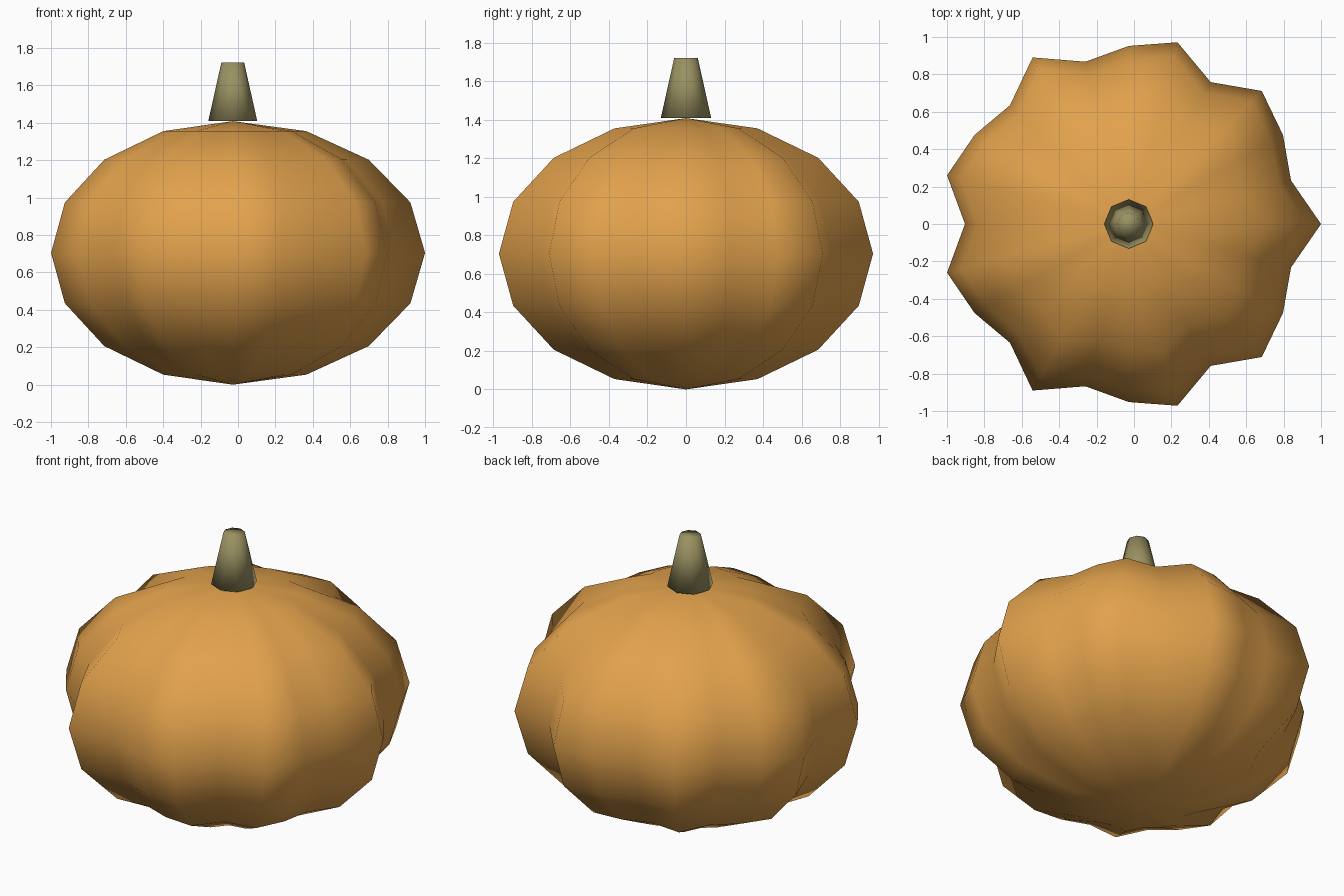
import bpy
import bmesh
from math import atan2, cos
from mathutils import Matrix, Vector

cube = bpy.data.objects.get("Cube")
if cube:
    bpy.data.objects.remove(cube, do_unlink=True)

RADIUS = 0.952       # mean radius of the body
HALF_HEIGHT = 0.7045
LOBES = 9
LOBE_DEPTH = 0.08
CENTRE_X = -0.028


def material(name, colour):
    mat = bpy.data.materials.new(name)
    mat.use_nodes = True
    mat.diffuse_color = (*colour, 1)
    shader = mat.node_tree.nodes["Principled BSDF"]
    shader.inputs["Base Color"].default_value = (*colour, 1)
    shader.inputs["Roughness"].default_value = 0.8
    return mat


def finish(name, bm, mat):
    """Turn a bmesh into a fully smooth-shaded object."""
    bmesh.ops.recalc_face_normals(bm, faces=bm.faces)
    for face in bm.faces:
        face.smooth = True
    mesh = bpy.data.meshes.new(name)
    bm.to_mesh(mesh)
    bm.free()
    mesh.materials.append(mat)
    obj = bpy.data.objects.new(name, mesh)
    obj.location.x = CENTRE_X
    bpy.context.collection.objects.link(obj)
    return obj


# Ribbed body: a coarse sphere, squashed and swollen into lobes
bm = bmesh.new()
bmesh.ops.create_uvsphere(bm, u_segments=24, v_segments=8, radius=1)
for v in bm.verts:
    swell = RADIUS * (1 + LOBE_DEPTH * cos(LOBES * atan2(v.co.y, v.co.x)))
    v.co = Vector((v.co.x * swell, v.co.y * swell, (v.co.z + 1) * HALF_HEIGHT))
finish("pumpkin_body", bm, material("pumpkin orange", (0.76, 0.36, 0.073)))

# Tapered eight-sided stem standing on the body
STEM_HEIGHT = 0.313
bm = bmesh.new()
bmesh.ops.create_cone(
    bm, cap_ends=True, segments=8, radius1=0.131, radius2=0.061, depth=STEM_HEIGHT,
    matrix=Matrix.Translation((0, 0, 2 * HALF_HEIGHT + STEM_HEIGHT / 2)))
finish("stem", bm, material("stem olive", (0.32, 0.28, 0.12)))
